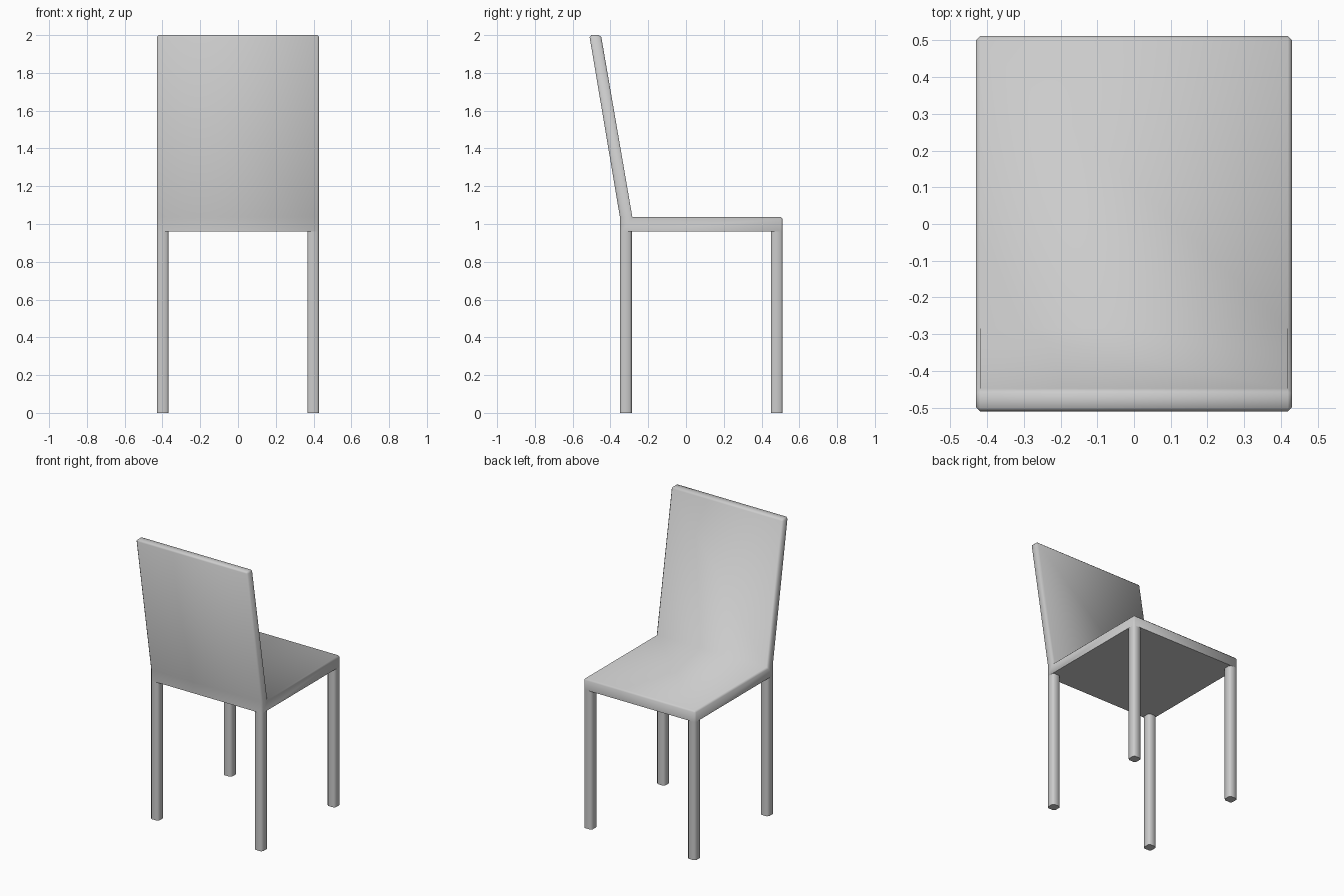
import bpy, bmesh, math

if "Cube" in bpy.data.objects:
    bpy.data.objects.remove(bpy.data.objects["Cube"])

HALF_W = 0.43      # half width of the chair
SEAT_LOW = 0.96    # underside of the seat
LEG = 0.063        # leg thickness
BEVEL = 0.011

grey = bpy.data.materials.new("light grey")
grey.diffuse_color = (0.6, 0.6, 0.6, 1)
grey.use_nodes = True
grey.node_tree.nodes["Principled BSDF"].inputs["Base Color"].default_value = grey.diffuse_color


def finish(bm, name):
    bmesh.ops.recalc_face_normals(bm, faces=bm.faces[:])
    mesh = bpy.data.meshes.new(name)
    bm.to_mesh(mesh)
    bm.free()
    obj = bpy.data.objects.new(name, mesh)
    bpy.context.collection.objects.link(obj)
    mesh.materials.append(grey)
    bpy.ops.object.select_all(action='DESELECT')
    obj.select_set(True)
    bpy.context.view_layer.objects.active = obj
    bpy.ops.object.shade_smooth_by_angle(angle=math.radians(60))


def extrude_profile(points, bm):
    face = bm.faces.new([bm.verts.new((-HALF_W, y, z)) for y, z in points])
    new = bmesh.ops.extrude_face_region(bm, geom=[face])["geom"]
    verts = [g for g in new if isinstance(g, bmesh.types.BMVert)]
    bmesh.ops.translate(bm, verts=verts, vec=(2 * HALF_W, 0, 0))
    if not face.is_valid or len(face.link_loops if hasattr(face, "link_loops") else face.loops) == 0:
        return
    # make sure the starting side stays closed
    if not all(len(e.link_faces) == 2 for e in face.edges):
        bmesh.ops.holes_fill(bm, edges=bm.edges[:], sides=0)


def soften(bm, keep):
    bmesh.ops.bevel(bm, geom=[e for e in bm.edges if keep(e)],
                    offset=BEVEL, offset_type='OFFSET', segments=1,
                    profile=0.5, affect='EDGES', clamp_overlap=True)


# Seat and leaning backrest: one side profile (y, z) across the width
bm = bmesh.new()
extrude_profile([(-0.35, SEAT_LOW), (0.512, SEAT_LOW), (0.512, 1.037),
                 (-0.284, 1.037), (-0.45, 2.0), (-0.512, 2.0), (-0.35, 1.037)], bm)


def seat_edge(e):
    a, b = (v.co for v in e.verts)
    if max(a.z, b.z) < SEAT_LOW + 0.001:        # underside stays sharp
        return False
    mid = (a + b) / 2
    crosswise = abs(a.x - b.x) > 0.1
    return not (crosswise and mid.y < 0 and mid.z < 1.5)   # back creases stay sharp


soften(bm, seat_edge)
finish(bm, "seat_and_backrest")

# Four square legs, flush with the seat corners
for row, y in (("backrest_side", -0.35 + LEG / 2), ("open_side", 0.512 - LEG / 2)):
    for side, sx in (("left", -1), ("right", 1)):
        bm = bmesh.new()
        bmesh.ops.create_cube(bm, size=1)
        for v in bm.verts:
            v.co.x = v.co.x * LEG + sx * (HALF_W - LEG / 2)
            v.co.y = v.co.y * LEG + y
            v.co.z = (v.co.z + 0.5) * SEAT_LOW
        soften(bm, lambda e: abs(e.verts[0].co.z - e.verts[1].co.z) > 0.5)
        finish(bm, f"{row}_leg_{side}")
